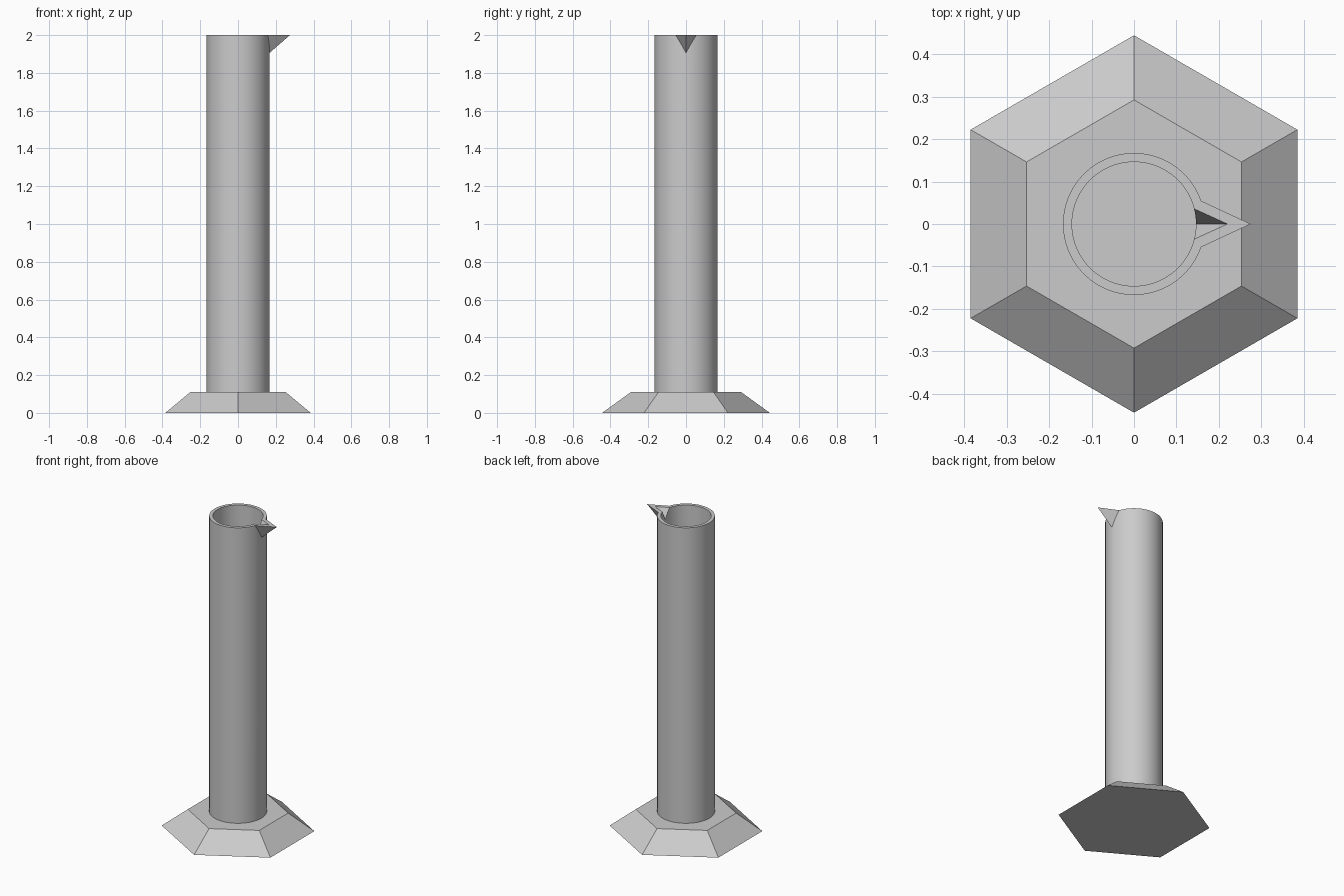
import bpy, bmesh, math
from mathutils import Vector

cube = bpy.data.objects.get("Cube")
if cube:
    bpy.data.objects.remove(cube, do_unlink=True)

grey = bpy.data.materials.new("light grey")
grey.use_nodes = True
grey.diffuse_color = (0.6, 0.6, 0.6, 1)
grey.node_tree.nodes["Principled BSDF"].inputs["Base Color"].default_value = (0.6, 0.6, 0.6, 1)


def add_object(name, bm):
    bmesh.ops.recalc_face_normals(bm, faces=bm.faces[:])
    mesh = bpy.data.meshes.new(name)
    bm.to_mesh(mesh)
    bm.free()
    mesh.materials.append(grey)
    obj = bpy.data.objects.new(name, mesh)
    bpy.context.collection.objects.link(obj)
    return obj


def frustum(name, sides, r_low, r_high, z_low, z_high, turn=0.0):
    """Solid round or polygonal frustum standing between two heights."""
    bm = bmesh.new()
    rings = []
    for r, z in ((r_low, z_low), (r_high, z_high)):
        angles = [turn + math.tau * i / sides for i in range(sides)]
        rings.append([bm.verts.new((r * math.cos(a), r * math.sin(a), z)) for a in angles])
    low, high = rings
    bm.faces.new(low)
    bm.faces.new(high)
    for i in range(sides):
        j = (i + 1) % sides
        bm.faces.new((low[i], low[j], high[j], high[i]))
    return add_object(name, bm)


def beak(name, tip_x, root_x, half_width, low_x, low_z, reach, lift=0.0):
    """Pointed wedge under the rim, lengthened from its tip into the tube."""
    tip = Vector((tip_x, 0, RIM))
    roots = [Vector((root_x, s * half_width, RIM)) for s in (-1, 1)]
    low = Vector((low_x, 0, low_z))
    points = [tip] + [tip + (p - tip) * reach for p in roots + [low]]
    if lift:
        points += [p + Vector((0, 0, lift)) for p in points[:3]]
    bm = bmesh.new()
    for p in points:
        bm.verts.new(p)
    bmesh.ops.convex_hull(bm, input=bm.verts[:])
    return add_object(name, bm)


def combine(target, other, operation):
    mod = target.modifiers.new(operation.title(), "BOOLEAN")
    mod.operation = operation
    mod.solver = "EXACT"
    mod.object = other
    bpy.context.view_layer.objects.active = target
    bpy.ops.object.modifier_apply(modifier=mod.name)
    bpy.data.objects.remove(other, do_unlink=True)


RIM, BASE_TOP = 2.0, 0.11

# Hexagonal foot with a corner towards the front
frustum("hexagonal_base", 6, 0.444, 0.292, 0, BASE_TOP, math.pi / 2)

# Tube with pouring spout, then hollowed out
tube = frustum("measuring_tube", 96, 0.167, 0.167, BASE_TOP - 0.02, RIM)
combine(tube, beak("spout", 0.275, 0.157, 0.055, 0.166, 1.905, 1.12), "UNION")
combine(tube, frustum("bore", 96, 0.146, 0.146, BASE_TOP + 0.02, RIM + 0.1), "DIFFERENCE")
combine(tube, beak("spout_channel", 0.22, 0.141, 0.036, 0.146, 1.936, 1.3, 0.1), "DIFFERENCE")

# Smooth walls, sharp rim and spout
bpy.ops.object.select_all(action="DESELECT")
tube.select_set(True)
bpy.context.view_layer.objects.active = tube
bpy.ops.object.shade_smooth_by_angle(angle=math.radians(20))
